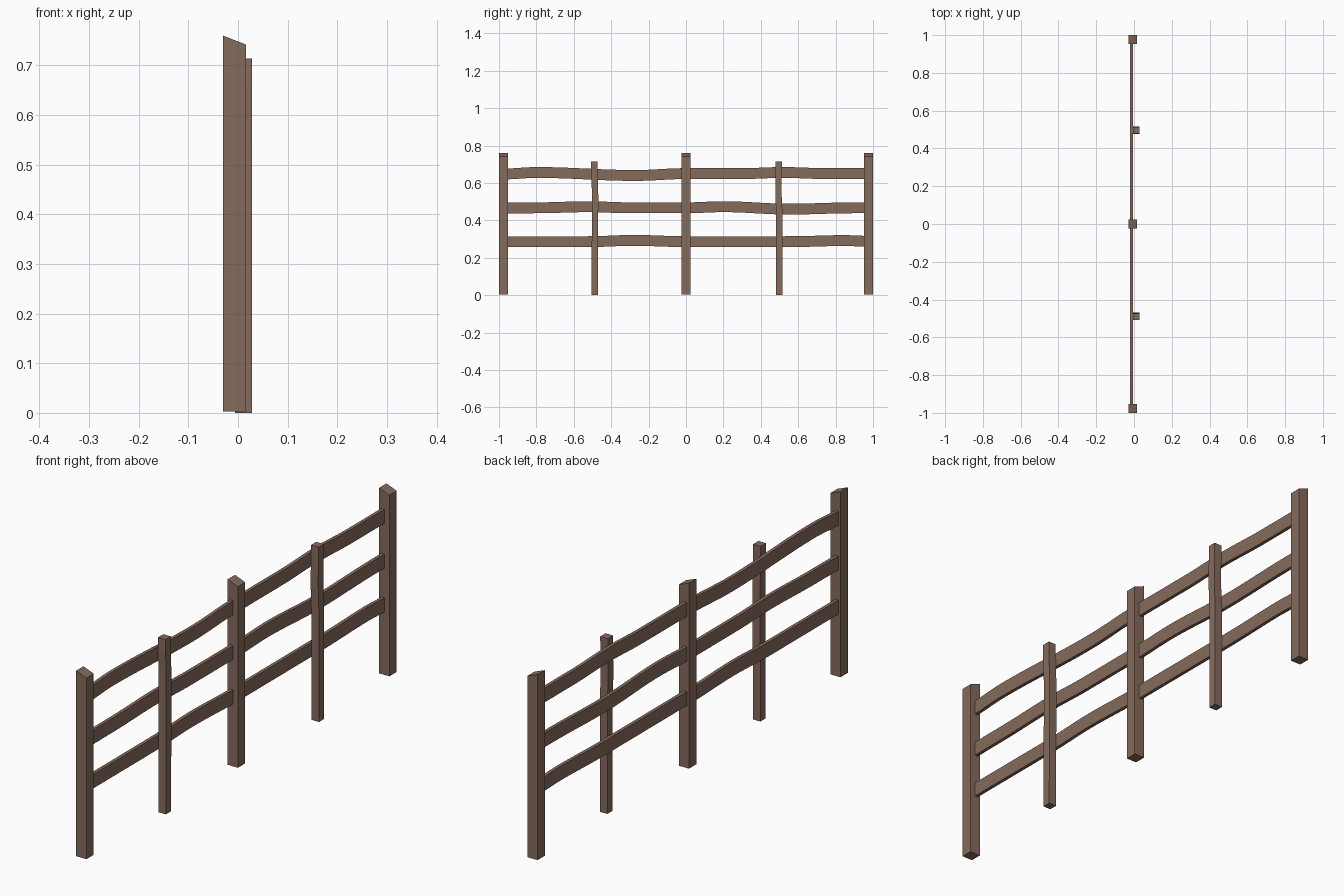
import bpy, bmesh, math

cube = bpy.data.objects.get("Cube")
if cube:
    bpy.data.objects.remove(cube, do_unlink=True)

wood = bpy.data.materials.new("brown_wood")
wood.use_nodes = True
color = (0.235, 0.147, 0.107, 1)
wood.diffuse_color = color
wood.node_tree.nodes["Principled BSDF"].inputs["Base Color"].default_value = color


def ease(points, t):
    """Smooth value at t through (position, value) points."""
    for (a, va), (b, vb) in zip(points, points[1:]):
        if t <= b:
            k = max(0, (t - a) / (b - a))
            return va + (vb - va) * (1 - math.cos(math.pi * k)) / 2
    return points[-1][1]


def beam(name, sections):
    """Skin a list of four-cornered sections into a closed beam."""
    bm = bmesh.new()
    rings = [[bm.verts.new(p) for p in s] for s in sections]
    for a, b in zip(rings, rings[1:]):
        for i in range(4):
            j = (i + 1) % 4
            bm.faces.new((a[i], a[j], b[j], b[i]))
    bm.faces.new(rings[0])
    bm.faces.new(rings[-1])
    bmesh.ops.recalc_face_normals(bm, faces=bm.faces)
    mesh = bpy.data.meshes.new(name)
    bm.to_mesh(mesh)
    bm.free()
    mesh.materials.append(wood)
    obj = bpy.data.objects.new(name, mesh)
    bpy.context.collection.objects.link(obj)
    return obj


# Main posts with sloping tops
def main_post(name, y):
    x0, x1, w = -0.03, 0.016, 0.0235
    corners = [(x0, y - w), (x1, y - w), (x1, y + w), (x0, y + w)]
    beam(name, [[(x, v, 0.003) for x, v in corners],
                [(x, v, 0.76 if x < 0 else 0.742) for x, v in corners]])


for name, y in (("front_post", -0.9765), ("middle_post", 0), ("back_post", 0.9765)):
    main_post(name, y)


# Slim posts in front of the rails, each with a slight bend
def slim_post(name, bend):
    x0, x1, w = -0.006, 0.028, 0.017
    sections = []
    for i in range(13):
        z = 0.714 * i / 12
        y = ease(bend, z)
        sections.append([(x0, y - w, z), (x1, y - w, z), (x1, y + w, z), (x0, y + w, z)])
    beam(name, sections)


slim_post("front_slim_post", [(0, -0.488), (0.55, -0.486), (0.66, -0.49), (0.714, -0.49)])
slim_post("back_slim_post", [(0, 0.499), (0.42, 0.499), (0.56, 0.494), (0.714, 0.496)])


# Wavy rails, one per panel and height
def rail(name, wave):
    x0, x1, h = -0.02, -0.006, 0.029
    start, end = wave[0][0], wave[-1][0]
    sections = []
    for i in range(25):
        y = start + (end - start) * i / 24
        z = ease(wave, y)
        sections.append([(x0, y, z - h), (x1, y, z - h), (x1, y, z + h), (x0, y, z + h)])
    beam(name, sections)


END = 0.97
rail("front_top_rail", [(-END, 0.648), (-0.8, 0.656), (-0.27, 0.64), (0, 0.65)])
rail("back_top_rail", [(0, 0.65), (0.3, 0.65), (0.52, 0.656), (0.75, 0.65), (END, 0.65)])
rail("front_middle_rail", [(-END, 0.466), (-0.8, 0.467), (-0.52, 0.473), (-0.3, 0.467), (0, 0.467)])
rail("back_middle_rail", [(0, 0.467), (0.2, 0.473), (0.55, 0.46), (0.9, 0.467), (END, 0.467)])
rail("front_bottom_rail", [(-END, 0.286), (-0.52, 0.286), (-0.28, 0.293), (0, 0.286)])
rail("back_bottom_rail", [(0, 0.286), (0.55, 0.286), (0.85, 0.292), (END, 0.288)])
